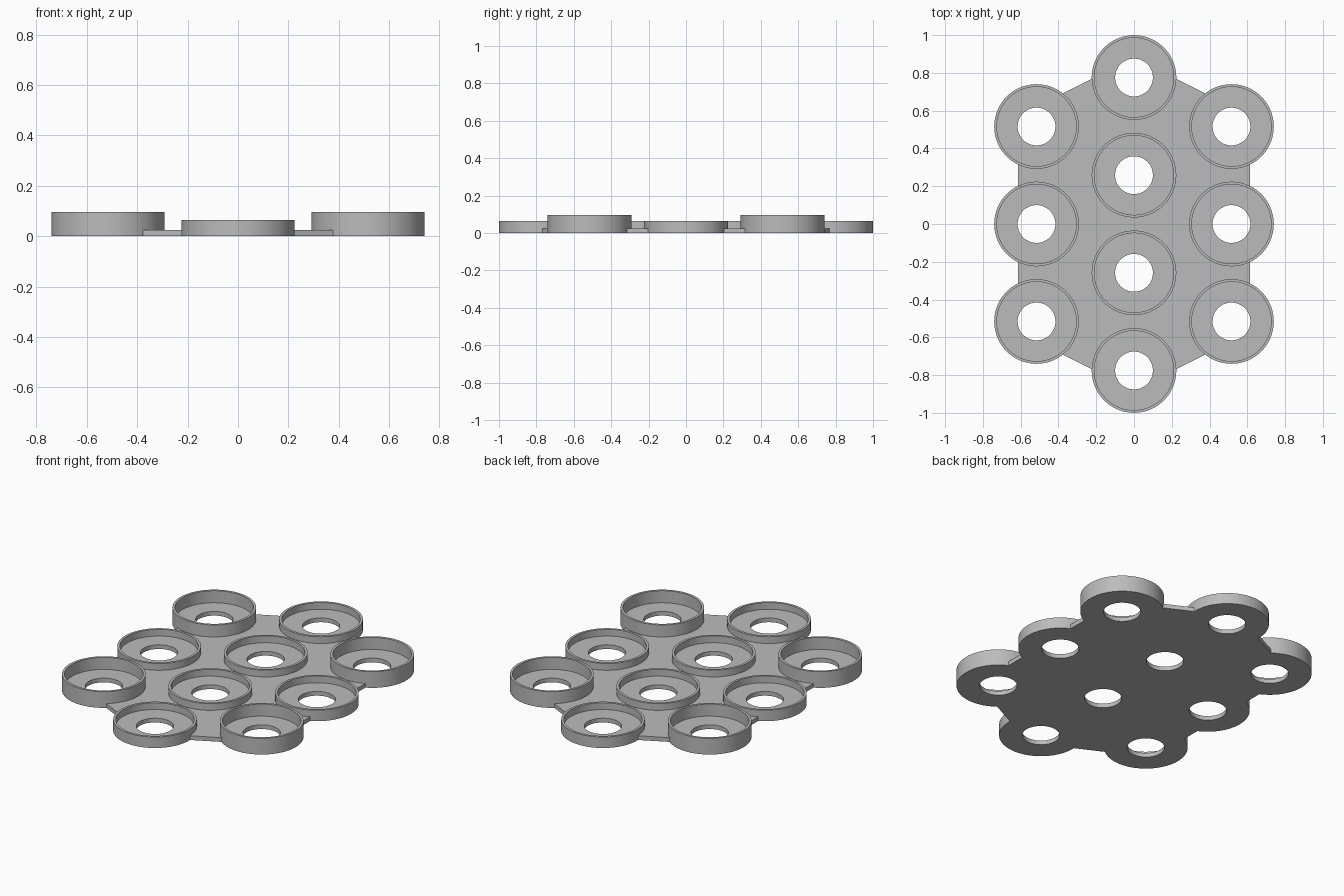
import bpy, bmesh
from math import cos, sin, pi, radians

if "Cube" in bpy.data.objects:
    bpy.data.objects.remove(bpy.data.objects["Cube"], do_unlink=True)

SEG = 96
OUTER, INNER, HOLE = 0.224, 0.21, 0.1
PLATE, LOW, TALL = 0.025, 0.065, 0.096
PITCH = 0.516

grey = bpy.data.materials.new("neutral grey")
grey.use_nodes = True
colour = (0.5, 0.5, 0.5, 1)
grey.diffuse_color = colour
grey.node_tree.nodes["Principled BSDF"].inputs["Base Color"].default_value = colour


def make_object(name, bm):
    bmesh.ops.recalc_face_normals(bm, faces=bm.faces[:])
    mesh = bpy.data.meshes.new(name)
    bm.to_mesh(mesh)
    bm.free()
    mesh.materials.append(grey)
    obj = bpy.data.objects.new(name, mesh)
    bpy.context.collection.objects.link(obj)
    return obj


def smooth(obj):
    bpy.ops.object.select_all(action='DESELECT')
    obj.select_set(True)
    bpy.context.view_layer.objects.active = obj
    bpy.ops.object.shade_smooth_by_angle(angle=radians(30))


def ring_cup(name, x, y, height):
    """Revolve a closed L-shaped section: pierced floor plus thin wall."""
    section = [(HOLE, 0), (OUTER, 0), (OUTER, height),
               (INNER, height), (INNER, PLATE), (HOLE, PLATE)]
    bm = bmesh.new()
    rings = [[bm.verts.new((x + r * cos(2 * pi * i / SEG), y + r * sin(2 * pi * i / SEG), z))
              for i in range(SEG)] for r, z in section]
    for k, ring in enumerate(rings):
        above = rings[(k + 1) % len(rings)]
        for i in range(SEG):
            j = (i + 1) % SEG
            bm.faces.new((ring[i], ring[j], above[j], above[i]))
    smooth(make_object(name, bm))


def prism(bm, outline, bottom, top):
    base = bm.faces.new([bm.verts.new((x, y, bottom)) for x, y in outline])
    ext = bmesh.ops.extrude_face_region(bm, geom=[base], use_keep_orig=True)
    verts = [v for v in ext["geom"] if isinstance(v, bmesh.types.BMVert)]
    bmesh.ops.translate(bm, verts=verts, vec=(0, 0, top - bottom))


# Layout: three cups in each side column, four in the staggered middle column
cups = []
for side, x in (("left", PITCH), ("right", -PITCH)):
    cups += [(f"{side}_front_tall_cup", x, -PITCH, TALL),
             (f"{side}_middle_cup", x, 0, LOW),
             (f"{side}_back_tall_cup", x, PITCH, TALL)]
for i, row in enumerate((-1.5, -0.5, 0.5, 1.5)):
    cups.append((f"centre_cup_{i + 1}", 0, row * PITCH * 1.002, LOW))
for cup in cups:
    ring_cup(*cup)

# Hexagonal base plate, cut away where the cups sit
bm = bmesh.new()
prism(bm, [(0, -0.88), (0.613, -0.573), (0.613, 0.573),
           (0, 0.88), (-0.613, 0.573), (-0.613, -0.573)], 0, PLATE)
plate = make_object("base_plate", bm)

bm = bmesh.new()
for _, cx, cy, _ in cups:
    prism(bm, [(cx + OUTER * cos(2 * pi * i / SEG), cy + OUTER * sin(2 * pi * i / SEG))
               for i in range(SEG)], -0.1, 0.2)
cutter = make_object("plate_cutter", bm)
cutter.hide_render = True

cut = plate.modifiers.new("cup openings", 'BOOLEAN')
cut.operation = 'DIFFERENCE'
cut.solver = 'EXACT'
cut.object = cutter
bpy.ops.object.select_all(action='DESELECT')
plate.select_set(True)
bpy.context.view_layer.objects.active = plate
bpy.ops.object.modifier_apply(modifier=cut.name)
bpy.data.objects.remove(cutter, do_unlink=True)
smooth(plate)
